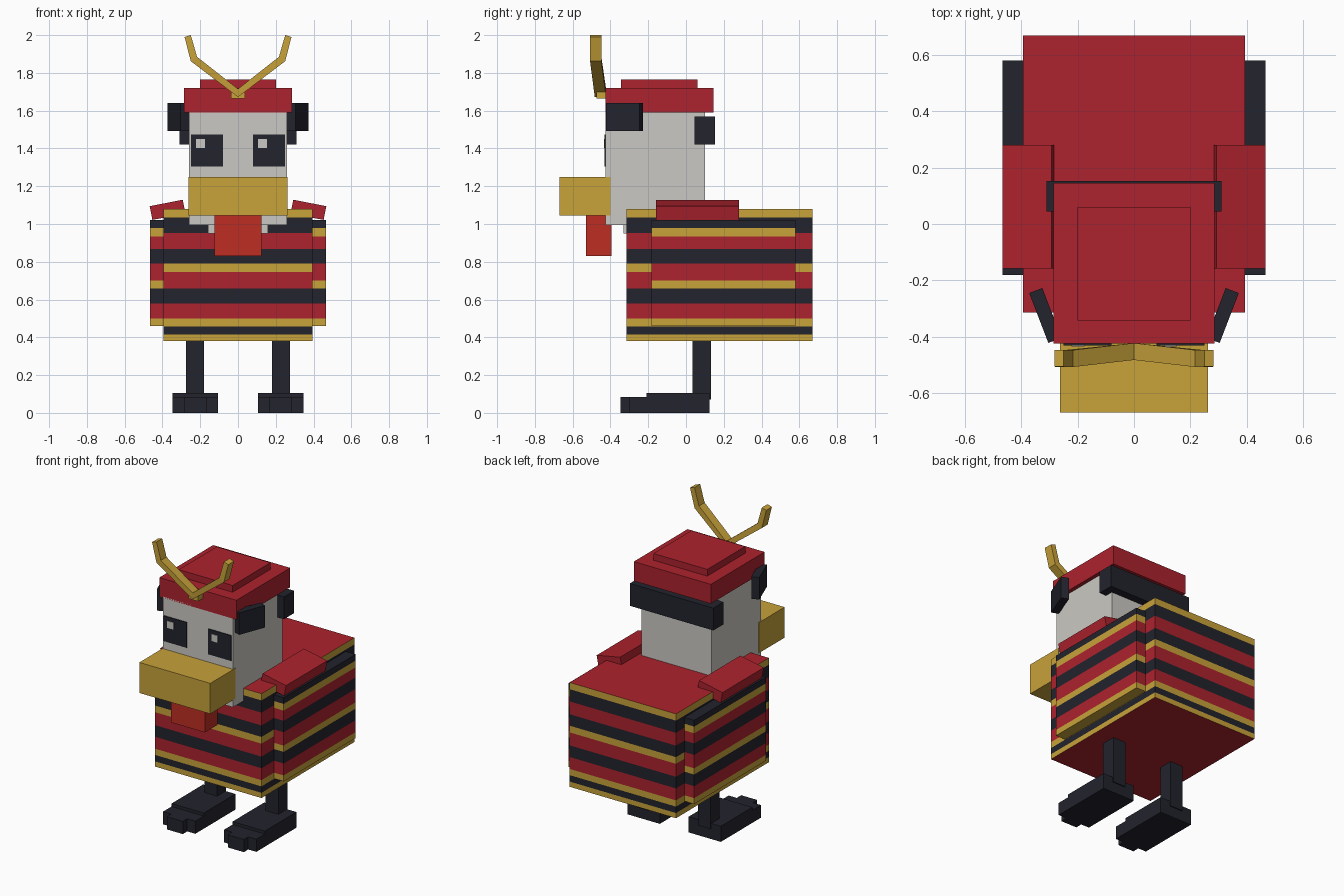
import bpy, bmesh, math
from mathutils import Matrix, Vector

if "Cube" in bpy.data.objects:
    bpy.data.objects.remove(bpy.data.objects["Cube"])


def material(name, rgb):
    m = bpy.data.materials.new(name)
    m.diffuse_color = (*rgb, 1)
    m.use_nodes = True
    m.node_tree.nodes["Principled BSDF"].inputs["Base Color"].default_value = m.diffuse_color
    return m


RED = material("crimson", (0.413, 0.016, 0.026))
GOLD = material("gold", (0.578, 0.362, 0.042))
BLACK = material("near_black", (0.016, 0.017, 0.026))
GREY = material("pale_grey", (0.597, 0.584, 0.546))
SCARLET = material("scarlet", (0.515, 0.026, 0.017))


def finish(name, bm, mats):
    bmesh.ops.recalc_face_normals(bm, faces=bm.faces)
    me = bpy.data.meshes.new(name)
    bm.to_mesh(me)
    bm.free()
    for m in mats:
        me.materials.append(m)
    ob = bpy.data.objects.new(name, me)
    bpy.context.collection.objects.link(ob)
    return ob


def box_mesh(x, y, z):
    bm = bmesh.new()
    size = Matrix.Diagonal((x[1] - x[0], y[1] - y[0], z[1] - z[0], 1))
    mid = Vector((sum(x) / 2, sum(y) / 2, sum(z) / 2))
    bmesh.ops.create_cube(bm, size=1, matrix=Matrix.Translation(mid) @ size)
    return bm, mid


def box(name, x, y, z, mat, angle=0, axis='Z'):
    bm, mid = box_mesh(x, y, z)
    bmesh.ops.rotate(bm, verts=bm.verts, cent=mid,
                     matrix=Matrix.Rotation(math.radians(angle), 3, axis))
    return finish(name, bm, [mat])


def striped_box(name, x, y, cuts, colours, top, bottom):
    """Box cut at the given heights, each band taking its own colour."""
    bm, _ = box_mesh(x, y, (cuts[0], cuts[-1]))
    for h in cuts[1:-1]:
        bmesh.ops.bisect_plane(bm, geom=bm.verts[:] + bm.edges[:] + bm.faces[:],
                               plane_co=(0, 0, h), plane_no=(0, 0, 1))
    mats = [RED, GOLD, BLACK]
    bm.normal_update()
    for f in bm.faces:
        h = f.calc_center_median().z
        if f.normal.z > 0.5:
            c = top
        elif f.normal.z < -0.5:
            c = bottom
        else:
            c = colours[sum(h > k for k in cuts[1:-1])]
        f.material_index = mats.index(c)
    return finish(name, bm, mats)


def span(s, a, b):
    return tuple(sorted((s * a, s * b)))


# Body with horizontal stripes
striped_box("body", (-0.395, 0.395), (-0.315, 0.67),
            [0.38, 0.415, 0.458, 0.50, 0.58, 0.658, 0.745, 0.79, 0.867, 0.953, 1.035, 1.08],
            [GOLD, BLACK, GOLD, RED, BLACK, RED, GOLD, BLACK, RED, BLACK, GOLD],
            RED, RED)

# Head, neck and beak
box("head", (-0.26, 0.26), (-0.425, 0.10), (0.995, 1.60), GREY)
box("neck", (-0.158, 0.158), (-0.33, 0.05), (0.95, 1.05), GREY)
box("beak", (-0.263, 0.263), (-0.67, -0.40), (1.045, 1.25), GOLD)
box("wattle", (-0.125, 0.125), (-0.53, -0.395), (0.83, 1.045), SCARLET)

# Cap and headband
box("cap", (-0.286, 0.286), (-0.425, 0.145), (1.59, 1.72), RED)
box("cap_top", (-0.20, 0.20), (-0.343, 0.06), (1.71, 1.765), RED)
box("back_band", (-0.31, 0.31), (0.045, 0.153), (1.42, 1.57), BLACK)

# Crest base
box("crest_base", (-0.036, 0.036), (-0.475, -0.42), (1.665, 1.70), GOLD)

for s, side in ((1, "right"), (-1, "left")):
    # Striped wing with a tilted shoulder plate
    striped_box(side + "_wing", span(s, 0.38, 0.467), (-0.182, 0.58),
                [0.46, 0.50, 0.58, 0.658, 0.70, 0.79, 0.867, 0.935, 0.98, 1.022],
                [GOLD, RED, BLACK, GOLD, RED, BLACK, RED, GOLD, BLACK],
                BLACK, GOLD)
    box(side + "_shoulder_plate", span(s, 0.284, 0.462), (-0.158, 0.28),
        (1.038, 1.112), RED, 11 * s, 'Y')

    # Side flap of the cap
    box(side + "_cap_flap", span(s, 0.29, 0.34), (-0.42, -0.23),
        (1.492, 1.64), BLACK, -21 * s)

    # Eye plate and highlight
    box(side + "_eye", span(s, 0.08, 0.25), (-0.431, -0.423), (1.305, 1.475), BLACK)
    hx = 0.106 if s > 0 else -0.222
    box(side + "_eye_highlight", (hx, hx + 0.047), (-0.435, -0.428), (1.403, 1.45), GREY)

    # Bent crest horn, lofted through (outer x, z), (inner x, z), y stations
    bm = bmesh.new()
    rings = []
    for xo, zo, xi, zi, y in ((0, 1.672, 0, 1.715, -0.453),
                              (0.25, 1.862, 0.217, 1.885, -0.478),
                              (0.283, 1.99, 0.25, 2.0, -0.477)):
        rings.append([bm.verts.new((s * px, y + d, pz)) for px, pz, d in
                      ((xo, zo, -0.03), (xi, zi, -0.03), (xi, zi, 0.03), (xo, zo, 0.03))])
    for a, b in zip(rings, rings[1:]):
        for i in range(4):
            j = (i + 1) % 4
            bm.faces.new((a[i], a[j], b[j], b[i]))
    bm.faces.new(rings[0])
    bm.faces.new(rings[-1])
    finish(side + "_crest_horn", bm, [GOLD])

    # Leg, foot and toes
    box(side + "_leg", span(s, 0.18, 0.275), (0.035, 0.132), (0.07, 0.39), BLACK)
    box(side + "_foot", span(s, 0.107, 0.346), (-0.21, 0.125), (0, 0.105), BLACK)
    box(side + "_side_toes", span(s, 0.107, 0.346), (-0.30, -0.20), (0, 0.085), BLACK)
    box(side + "_middle_toe", span(s, 0.167, 0.286), (-0.347, -0.29), (0, 0.085), BLACK)
